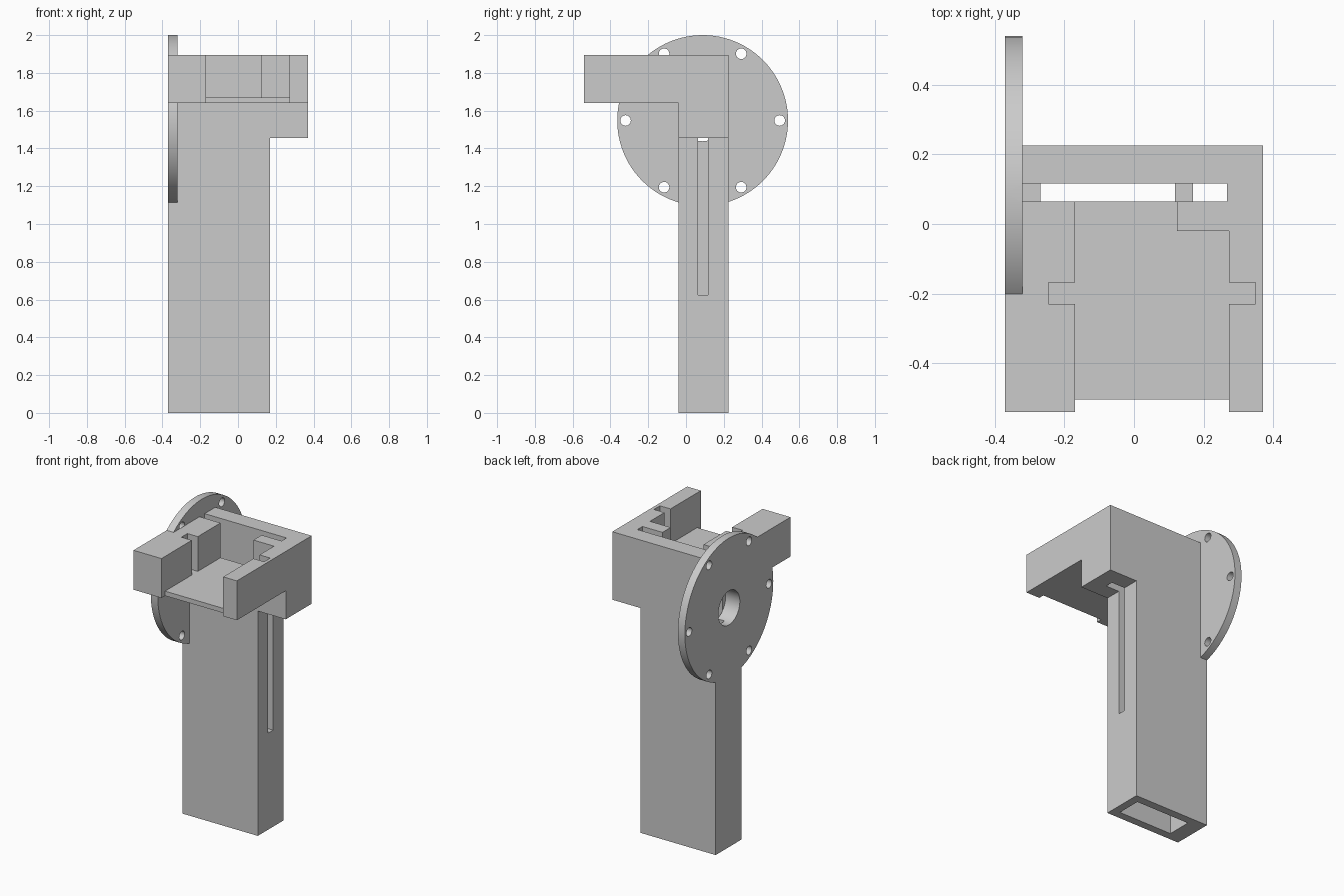
import bpy, math

cube = bpy.data.objects.get("Cube")
if cube:
    bpy.data.objects.remove(cube, do_unlink=True)

grey = bpy.data.materials.new("light_grey")
grey.use_nodes = True
colour = (0.6, 0.6, 0.6, 1)
grey.diffuse_color = colour
grey.node_tree.nodes["Principled BSDF"].inputs["Base Color"].default_value = colour


def box(name, x, y, z):
    """Box from (min, max) ranges on each axis."""
    bpy.ops.mesh.primitive_cube_add(size=1)
    ob = bpy.context.object
    ob.name = name
    ob.location = [(a + b) / 2 for a, b in (x, y, z)]
    ob.scale = [b - a for a, b in (x, y, z)]
    bpy.ops.object.transform_apply(location=True, scale=True)
    ob.data.materials.append(grey)
    return ob


def cylinder(name, x, y, z, r, sides):
    """Cylinder lying along x over the range x."""
    bpy.ops.mesh.primitive_cylinder_add(
        vertices=sides, radius=r, depth=x[1] - x[0],
        location=((x[0] + x[1]) / 2, y, z), rotation=(0, math.pi / 2, 0))
    ob = bpy.context.object
    ob.name = name
    bpy.ops.object.transform_apply(location=True, rotation=True)
    ob.data.materials.append(grey)
    return ob


def combine(target, tool, operation):
    bpy.context.view_layer.objects.active = target
    mod = target.modifiers.new(operation, 'BOOLEAN')
    mod.operation = operation
    mod.solver = 'EXACT'
    mod.object = tool
    bpy.ops.object.modifier_apply(modifier=mod.name)
    bpy.data.objects.remove(tool, do_unlink=True)


LEFT, RIGHT = -0.37, 0.37
TOP = 1.895
HUB_Y, HUB_Z = 0.088, 1.548
DEPTH = (-0.04, 0.225)

# Solid masses: column, head block, forward tray, round flange
body = box("bracket_body", (LEFT, 0.17), DEPTH, (0, 1.6))
combine(body, box("head_block", (LEFT, RIGHT), DEPTH, (1.455, TOP)), 'UNION')
combine(body, box("tray", (LEFT, RIGHT), (-0.54, 0.1), (1.64, TOP)), 'UNION')
combine(body, cylinder("flange", (LEFT, -0.32), HUB_Y, HUB_Z, 0.452, 96), 'UNION')

# Tray pocket with side notches, a stepped back corner and a recessed floor lip
FLOOR = (1.67, 2.1)
cuts = [
    box("pocket_front", (-0.17, 0.272), (-0.7, -0.02), FLOOR),
    box("pocket_back", (-0.17, 0.124), (-0.1, 0.08), FLOOR),
    box("notches", (-0.245, 0.348), (-0.23, -0.168), FLOOR),
    box("floor_lip", (-0.17, 0.272), (-0.7, -0.503), (1.5, 2.1)),
    # Hollow column and the long slot running down through it
    box("cavity", (-0.268, 0.118), (0.012, 0.172), (-0.1, 1.62)),
    box("slot", (-0.32, 0.267), (0.064, 0.116), (0.625, 2.1)),
    # Hub opening
    cylinder("hub_hole", (-0.5, -0.268), HUB_Y, HUB_Z, 0.11, 48),
]
# Ring of bolt holes through the flange
for i in range(6):
    a = i * math.pi / 3
    cuts.append(cylinder("bolt_hole", (-0.5, -0.32), HUB_Y + 0.408 * math.cos(a),
                         HUB_Z + 0.408 * math.sin(a), 0.028, 24))
for cut in cuts:
    combine(body, cut, 'DIFFERENCE')

bpy.ops.object.select_all(action='DESELECT')
body.select_set(True)
bpy.context.view_layer.objects.active = body
bpy.ops.object.shade_smooth_by_angle(angle=math.radians(30))
